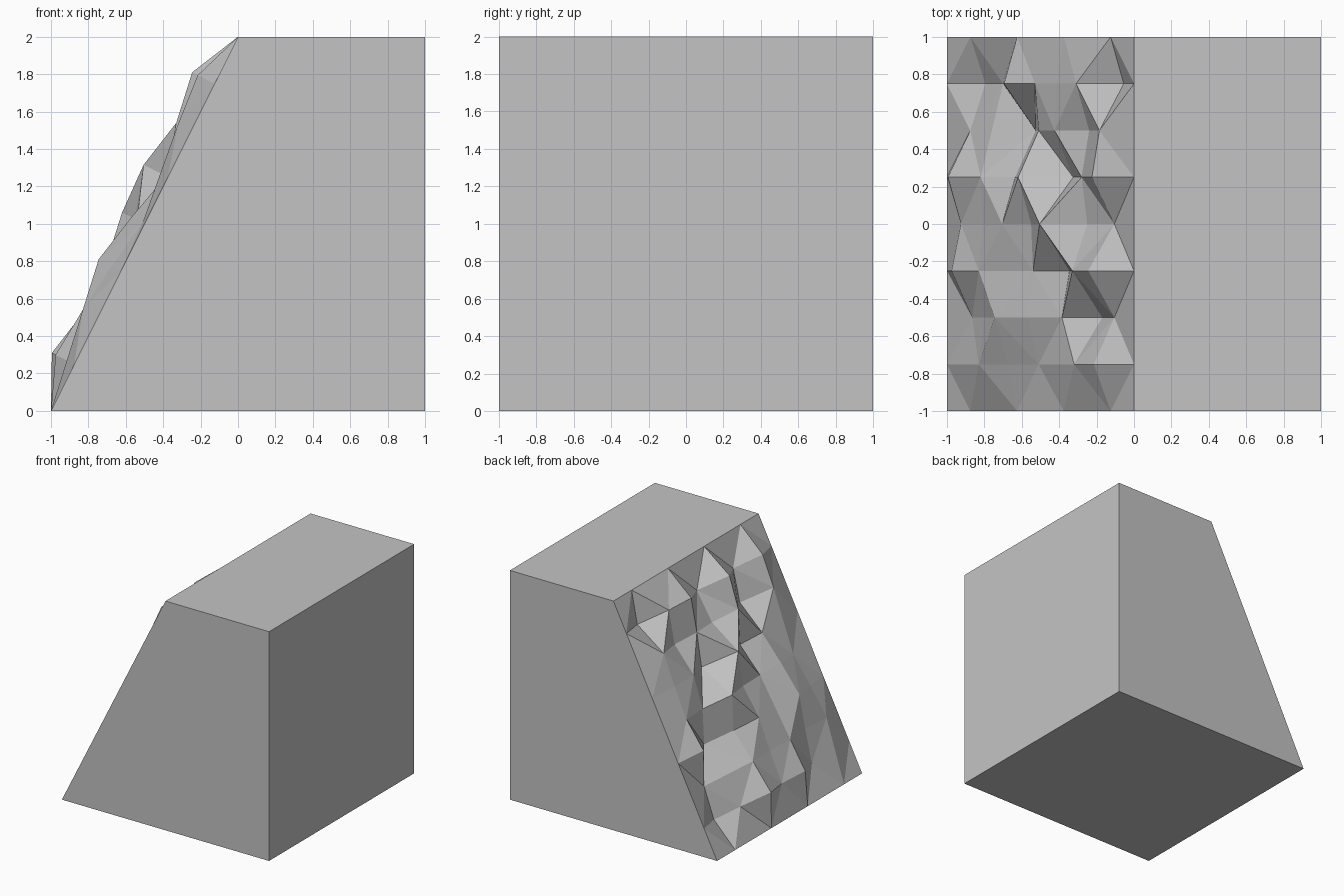
import bpy
import bmesh
from mathutils import Vector

cube = bpy.data.objects.get("Cube")
if cube:
    bpy.data.objects.remove(cube, do_unlink=True)

# Stone colour
stone = bpy.data.materials.new("grey_stone")
stone.use_nodes = True
colour = (0.55, 0.55, 0.55, 1)
stone.diffuse_color = colour
stone.node_tree.nodes["Principled BSDF"].inputs["Base Color"].default_value = colour

# Rock relief: outward offsets in hundredths, front to back, foot to top
CELLS = 8
FLAT = [0] * (CELLS + 1)
RELIEF = [
    (4, 8, 5, 1, 4, 7, 9),
    (-1, 5, 12, 7, 1, -8, -2),
    (10, 8, 6, 4, -3, 8, 12),
    (5, 6, 8, 5, 13, 0, -2),
    (12, 7, 1, 12, -5, 3, 10),
    (0, 1, -10, 1, 5, -1, 6),
    (-8, -5, 7, 3, 4, 6, -7),
]
offsets = [FLAT] + [[0, *row, 0] for row in RELIEF] + [FLAT]
OUTWARD = Vector((-1, 0, 0.5))

bm = bmesh.new()


def slope_point(i, j):
    base = Vector((i / CELLS - 1, 2 * j / CELLS - 1, 2 * i / CELLS))
    return bm.verts.new(base + OUTWARD * offsets[j][i] / 100)


grid = [[slope_point(i, j) for i in range(CELLS + 1)] for j in range(CELLS + 1)]

# Faceted slope, with diagonals alternating like a chequerboard
REVERSED_CELL = (4, 5)
for j in range(CELLS):
    for i in range(CELLS):
        a, b = grid[j][i], grid[j][i + 1]
        c, d = grid[j + 1][i + 1], grid[j + 1][i]
        from_corner = (i + j) % 2 == 1
        if (i, j) == REVERSED_CELL:
            from_corner = not from_corner
        if from_corner:
            triangles = [(a, b, c), (a, c, d)]
        else:
            triangles = [(a, b, d), (b, c, d)]
        for triangle in triangles:
            bm.faces.new(triangle)

# Plain block behind the slope
low_front, low_back, top_front, top_back = [
    bm.verts.new((1, y, z)) for z in (0, 2) for y in (-1, 1)]
foot = [row[0] for row in grid]
crest = [row[-1] for row in grid]
bm.faces.new(grid[0] + [top_front, low_front])
bm.faces.new(grid[-1] + [top_back, low_back])
bm.faces.new(foot + [low_back, low_front])
bm.faces.new(crest + [top_back, top_front])
bm.faces.new([low_front, low_back, top_back, top_front])
bmesh.ops.recalc_face_normals(bm, faces=bm.faces)

mesh = bpy.data.meshes.new("rock_slope_block")
bm.to_mesh(mesh)
bm.free()
mesh.materials.append(stone)
block = bpy.data.objects.new("rock_slope_block", mesh)
bpy.context.collection.objects.link(block)
